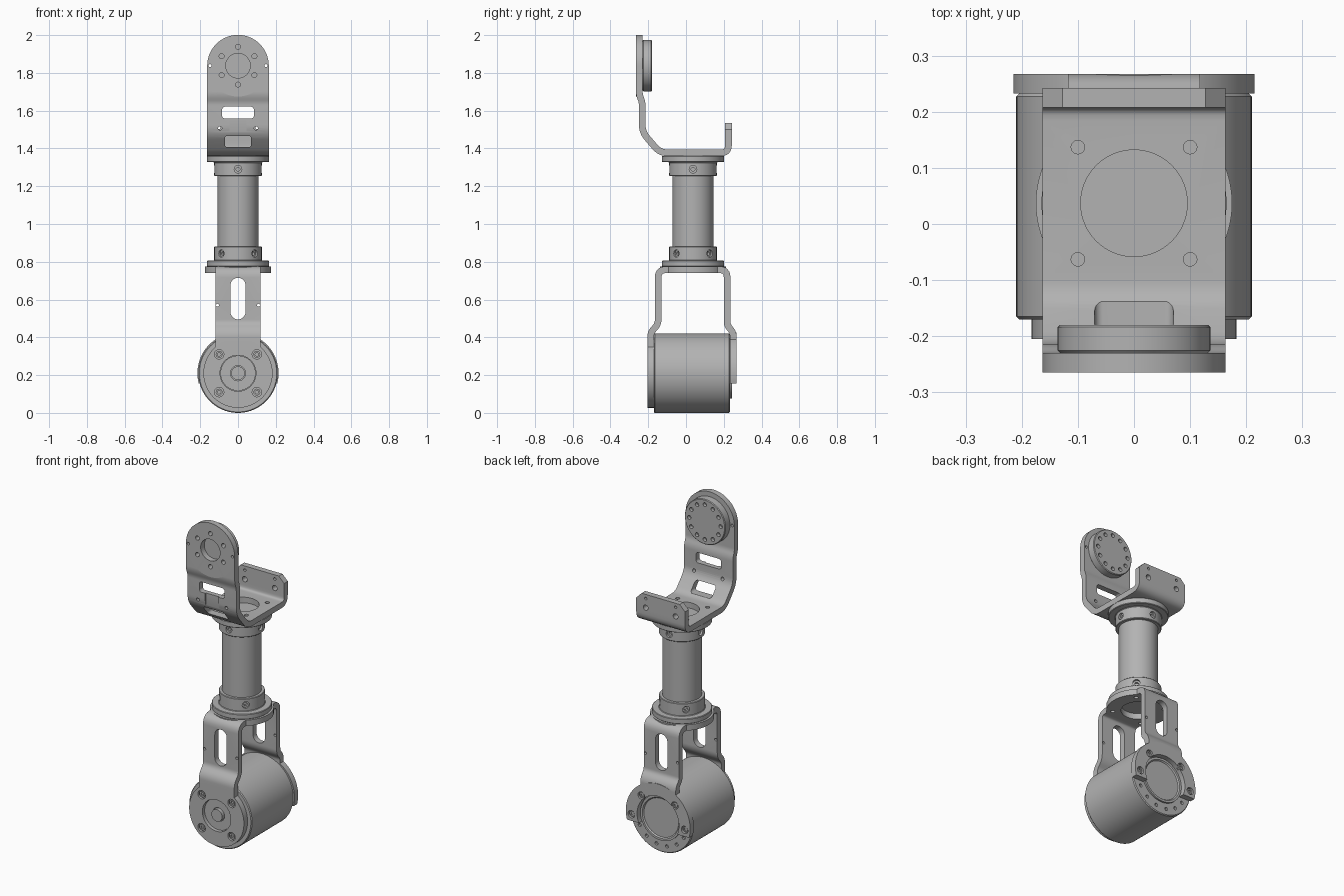
import bpy, bmesh, math
from mathutils import Matrix, Vector

if "Cube" in bpy.data.objects:
    bpy.data.objects.remove(bpy.data.objects["Cube"])

metal = bpy.data.materials.new("grey_metal")
metal.use_nodes = True
GREY = (0.45, 0.45, 0.45, 1)
metal.diffuse_color = GREY
metal.node_tree.nodes["Principled BSDF"].inputs["Base Color"].default_value = GREY

TURN = {"X": Matrix.Rotation(math.pi / 2, 4, "Y"),
        "Y": Matrix.Rotation(-math.pi / 2, 4, "X"),
        "Z": Matrix.Identity(4)}


def finish(name, bm):
    bmesh.ops.recalc_face_normals(bm, faces=bm.faces)
    me = bpy.data.meshes.new(name)
    bm.to_mesh(me)
    bm.free()
    me.materials.append(metal)
    ob = bpy.data.objects.new(name, me)
    bpy.context.collection.objects.link(ob)
    return ob


def lathe(name, profile, axis="Z", loc=(0, 0, 0), steps=64, bevel=0):
    """Revolve (radius, height) points around an axis through loc."""
    bm = bmesh.new()
    vs = [bm.verts.new((r, 0, h)) for r, h in profile]
    es = [bm.edges.new(p) for p in zip(vs, vs[1:])]
    bmesh.ops.spin(bm, geom=vs + es, cent=(0, 0, 0), axis=(0, 0, 1),
                   angle=2 * math.pi, steps=steps, use_duplicate=False)
    bmesh.ops.remove_doubles(bm, verts=bm.verts, dist=1e-5)
    if bevel:
        bmesh.ops.recalc_face_normals(bm, faces=bm.faces)
        sharp = [e for e in bm.edges if e.calc_face_angle(0) > 0.8]
        bmesh.ops.bevel(bm, geom=sharp, offset=bevel, segments=1, affect="EDGES")
    bm.transform(Matrix.Translation(loc) @ TURN[axis])
    return finish(name, bm)


def cyl(r, a, b, axis="Y", loc=(0, 0, 0), name="cutter", steps=32, bevel=0):
    return lathe(name, [(0, a), (r, a), (r, b), (0, b)], axis, loc, steps, bevel)


def box(loc, size, r=0, tilt=0, axis="Y"):
    """Box, with edges along y rounded by r, tilted about an axis."""
    bm = bmesh.new()
    bmesh.ops.create_cube(bm, size=1, matrix=Matrix.Diagonal((*size, 1)))
    if r:
        along = [e for e in bm.edges if abs(e.verts[0].co.y - e.verts[1].co.y) > 1e-4]
        bmesh.ops.bevel(bm, geom=along, offset=r, segments=8, profile=0.5, affect="EDGES")
    bm.transform(Matrix.Translation(loc) @ Matrix.Rotation(tilt, 4, axis))
    return finish("cutter", bm)


def combine(ob, others, op="DIFFERENCE"):
    bpy.context.view_layer.objects.active = ob
    for other in others:
        m = ob.modifiers.new("bool", "BOOLEAN")
        m.operation, m.solver, m.object = op, "EXACT", other
        bpy.ops.object.modifier_apply(modifier=m.name)
        bpy.data.objects.remove(other)


def strip(name, path, t, half):
    """Bent sheet: (y, z) centre line with softened corners, thickness t."""
    p = [Vector(q) for q in path]
    line = [p[0]]
    for a, b, c in zip(p, p[1:], p[2:]):
        d = min(0.04, 0.4 * (a - b).length, 0.4 * (c - b).length)
        s, e = b + (a - b).normalized() * d, b + (c - b).normalized() * d
        for k in range(7):
            u = k / 6
            line.append(s * (1 - u) ** 2 + b * 2 * u * (1 - u) + e * u * u)
    line.append(p[-1])
    bm = bmesh.new()
    rings = []
    for i, q in enumerate(line):
        d0 = (q - line[i - 1]).normalized() if i else (line[1] - q).normalized()
        d1 = (line[i + 1] - q).normalized() if i < len(line) - 1 else d0
        m = (d0 + d1).normalized()
        n = Vector((-m.y, m.x)) * (t / 2 / max(m.dot(d0), 0.5))
        rings.append([bm.verts.new((x, *(q + n * s)))
                      for x, s in ((-half, 1), (half, 1), (half, -1), (-half, -1))])
    for a, b in zip(rings, rings[1:]):
        for k in range(4):
            j = (k + 1) % 4
            bm.faces.new((a[k], a[j], b[j], b[k]))
    bm.faces.new(rings[0])
    bm.faces.new(rings[-1])
    return finish(name, bm)


SIDES = (-1, 1)
AXLE = (0, 0, 0.21)      # motor axis
POST = (0, 0.037, 0)     # tube axis
HEAD = (0, 0, 1.838)     # upper joint axis

# Motor body with hub, shaft and rear boss
motor = cyl(0.21, -0.17, 0.2325, "Y", AXLE, "motor_body", 96, 0.005)
ring = [math.radians(a) for a in range(210, 331, 24)]
combine(motor, [cyl(0.01, 0.22, 0.3, "Y", (0.17 * math.cos(a), 0, 0.21 + 0.17 * math.sin(a)))
                for a in ring])
lathe("motor_hub", [(0, -0.165), (0.093, -0.165), (0.093, -0.186), (0.04, -0.186),
                    (0.04, -0.178), (0.036, -0.178), (0.036, -0.203), (0, -0.203)], "Y", AXLE)
lathe("motor_rear_boss", [(0, 0.22), (0.135, 0.22), (0.135, 0.243), (0.122, 0.243),
                          (0.116, 0.236), (0, 0.236)], "Y", AXLE)

# Lower fork: bent strip, round ends and round top plate
fork = strip("lower_fork", [(-0.1875, 0.21), (-0.1875, 0.425), (-0.1475, 0.47), (-0.1475, 0.7575),
                            (0.2175, 0.7575), (0.2175, 0.465), (0.25, 0.425), (0.25, 0.21)],
             0.035, 0.118)
combine(fork, [cyl(0.183, -0.205, -0.17, "Y", AXLE, steps=96),
               cyl(0.215, 0.2325, 0.2675, "Y", AXLE, steps=96),
               cyl(0.175, 0.74, 0.775, "Z", POST, steps=96)], "UNION")
screws = [(s * 0.1, 0.21 + u * 0.1) for s in SIDES for u in SIDES]
rear_screws = [(s * x, z) for s in SIDES for x, z in ((0.112, 0.325), (0.178, 0.195))]
combine(fork, [cyl(0.095, -0.3, -0.1, "Y", AXLE, steps=64),
               cyl(0.14, 0.15, 0.4, "Y", AXLE, steps=64),
               box((0, 0.28, 0.055), (0.6, 0.2, 0.2)),
               box((0, 0, 0.605), (0.08, 0.8, 0.22), 0.0395),
               cyl(0.095, 0.7, 0.9, "Z", POST, steps=64)])
combine(fork, [cyl(0.008, -0.3, 0.4, "Y", (s * 0.108, 0, 0.57)) for s in SIDES])
combine(fork, [cyl(0.025, -0.3, -0.19, "Y", (x, 0, z)) for x, z in screws])
combine(fork, [cyl(0.022, 0.252, 0.3, "Y", (x, 0, z)) for x, z in rear_screws])
combine(fork, [cyl(0.012, 0.7, 0.9, "Z", (s * 0.1, 0.037 + u * 0.1, 0))
               for s in SIDES for u in SIDES])
for x, z in screws:
    lathe("front_screw", [(0, -0.18), (0.018, -0.18), (0.018, -0.2), (0.009, -0.2),
                          (0.009, -0.192), (0, -0.192)], "Y", (x, 0, z), 24)
for x, z in rear_screws:
    lathe("rear_screw", [(0, 0.245), (0.016, 0.245), (0.016, 0.262), (0.008, 0.262),
                         (0.008, 0.256), (0, 0.256)], "Y", (x, 0, z), 24)

# Tube and its two flanged collars
cyl(0.108, 0.86, 1.27, "Z", POST, "tube", 64)


def collar(name, flange, lip, rim, turn):
    part = lathe(name, [(0, flange), (0.165, flange), (0.165, lip), (0.126, lip),
                        (0.126, rim), (0, rim)], "Z", POST, 64, 0.003)
    z = (lip + rim) / 2
    for k in range(4):
        a = turn + k * math.pi / 2
        spot = Matrix.Translation((POST[0], POST[1], z)) @ Matrix.Rotation(a, 4, "Z")
        for r, depth in ((0.02, 0.113), (0.01, 0.1)):
            hole = cyl(r, depth, 0.2, "X", steps=24)
            hole.data.transform(spot)
            combine(part, [hole])


collar("lower_collar", 0.775, 0.806, 0.882, math.pi / 4)
collar("upper_collar", 1.36, 1.327, 1.253, 0)

# Upper bracket: bent strip with round head and cut-outs
upper = strip("upper_bracket", [(-0.247, 1.838), (-0.247, 1.685), (-0.232, 1.645), (-0.232, 1.487),
                                (-0.138, 1.377), (0.225, 1.377), (0.225, 1.535)], 0.035, 0.163)
combine(upper, [cyl(0.163, -0.2645, -0.2295, "Y", HEAD, steps=96)], "UNION")
combine(upper, [cyl(0.065, -0.4, -0.1, "Y", HEAD, steps=48),
                cyl(0.095, 1.3, 1.45, "Z", POST, steps=64),
                box((0, -0.23, 1.59), (0.168, 0.2, 0.062), 0.015),
                box((0, -0.25, 1.437), (0.14, 0.3, 0.06), 0.015),
                box((0, -0.25, 1.52), (0.09, 0.014, 0.1))])
for k in range(6):
    a = math.radians(30 + 60 * k)
    combine(upper, [cyl(0.013, -0.4, -0.1, "Y",
                        (0.1 * math.cos(a), 0, HEAD[2] + 0.1 * math.sin(a)))])
for s in SIDES:
    combine(upper, [cyl(0.008, -0.4, -0.1, "Y", (s * 0.148, 0, HEAD[2])),
                    cyl(0.01, -0.4, -0.1, "Y", (s * 0.095, 0, 1.507)),
                    cyl(0.016, 0.15, 0.3, "Y", (s * 0.1, 0, 1.455)),
                    cyl(0.008, 0.15, 0.3, "Y", (s * 0.1, 0, 1.51)),
                    box((s * 0.163, 0.225, 1.535), (0.05, 0.1, 0.05), 0, math.pi / 4)])
    combine(upper, [cyl(0.012, 1.3, 1.45, "Z", (s * 0.1, POST[1] + u * 0.1, 0)) for u in SIDES])

# Output disc behind the round head
disc = cyl(0.136, -0.2295, -0.18, "Y", HEAD, "output_disc", 64, 0.004)
for k in range(12):
    a = math.radians(30 * k)
    combine(disc, [cyl(0.012, -0.2, -0.1, "Y",
                       (0.105 * math.cos(a), 0, HEAD[2] + 0.105 * math.sin(a)), steps=16)])

# Smooth round surfaces, crisp edges
bpy.ops.object.select_all(action="DESELECT")
for ob in bpy.context.scene.objects:
    if ob.type == "MESH" and ob.data.materials and ob.data.materials[0] == metal:
        ob.select_set(True)
        bpy.context.view_layer.objects.active = ob
bpy.ops.object.shade_smooth_by_angle(angle=math.radians(30))
